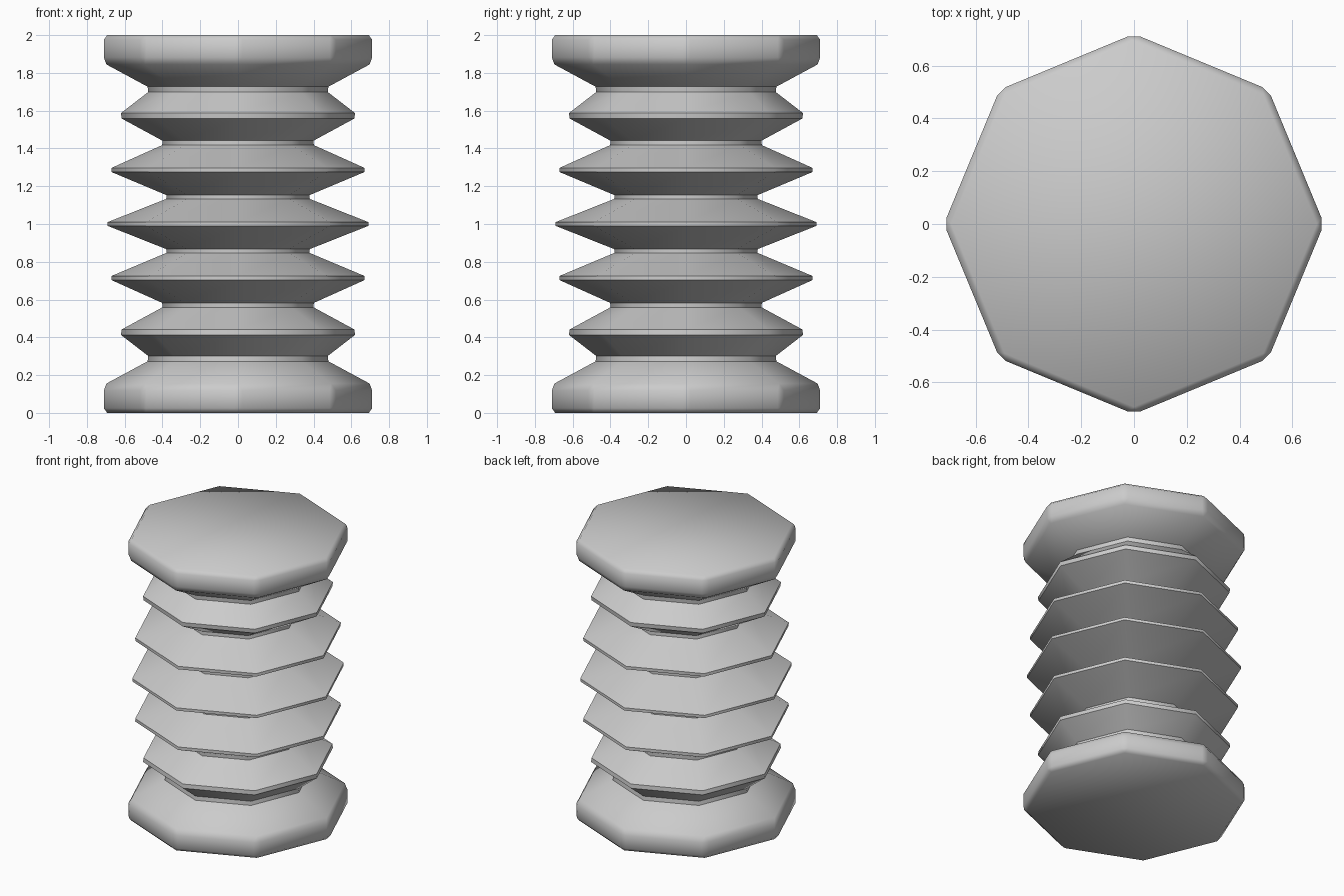
import bpy, bmesh
from math import cos, sin, pi, radians

if "Cube" in bpy.data.objects:
    bpy.data.objects.remove(bpy.data.objects["Cube"])

SIDES = 8
# radii of the rings from the base to the middle, mirrored upwards
half = [0.72, 0.72, 0.455, 0.64, 0.377, 0.695, 0.355]
radii = half + [0.715] + half[::-1]

bm = bmesh.new()
rings = []
for k, r in enumerate(radii):
    rings.append([bm.verts.new((r * cos(2 * pi * i / SIDES), r * sin(2 * pi * i / SIDES), k / 7))
                  for i in range(SIDES)])
# pleated walls between neighbouring rings
for a, b in zip(rings, rings[1:]):
    for i in range(SIDES):
        j = (i + 1) % SIDES
        bm.faces.new((a[i], a[j], b[j], b[i]))
# flat end caps
bm.faces.new(rings[0][::-1])
bm.faces.new(rings[-1])
bm.normal_update()

# chamfer only the sharp edges
sharp = [e for e in bm.edges if e.calc_face_angle(0) > radians(30)]
bmesh.ops.bevel(bm, geom=sharp, offset=0.025, offset_type='OFFSET', segments=1,
                profile=0.5, affect='EDGES', clamp_overlap=True)

mesh = bpy.data.meshes.new("bellows")
bm.to_mesh(mesh)
bm.free()
bellows = bpy.data.objects.new("bellows", mesh)
bpy.context.collection.objects.link(bellows)

# soft shading across the chamfers
bpy.context.view_layer.objects.active = bellows
bellows.select_set(True)
bpy.ops.object.shade_smooth_by_angle(angle=radians(50))
